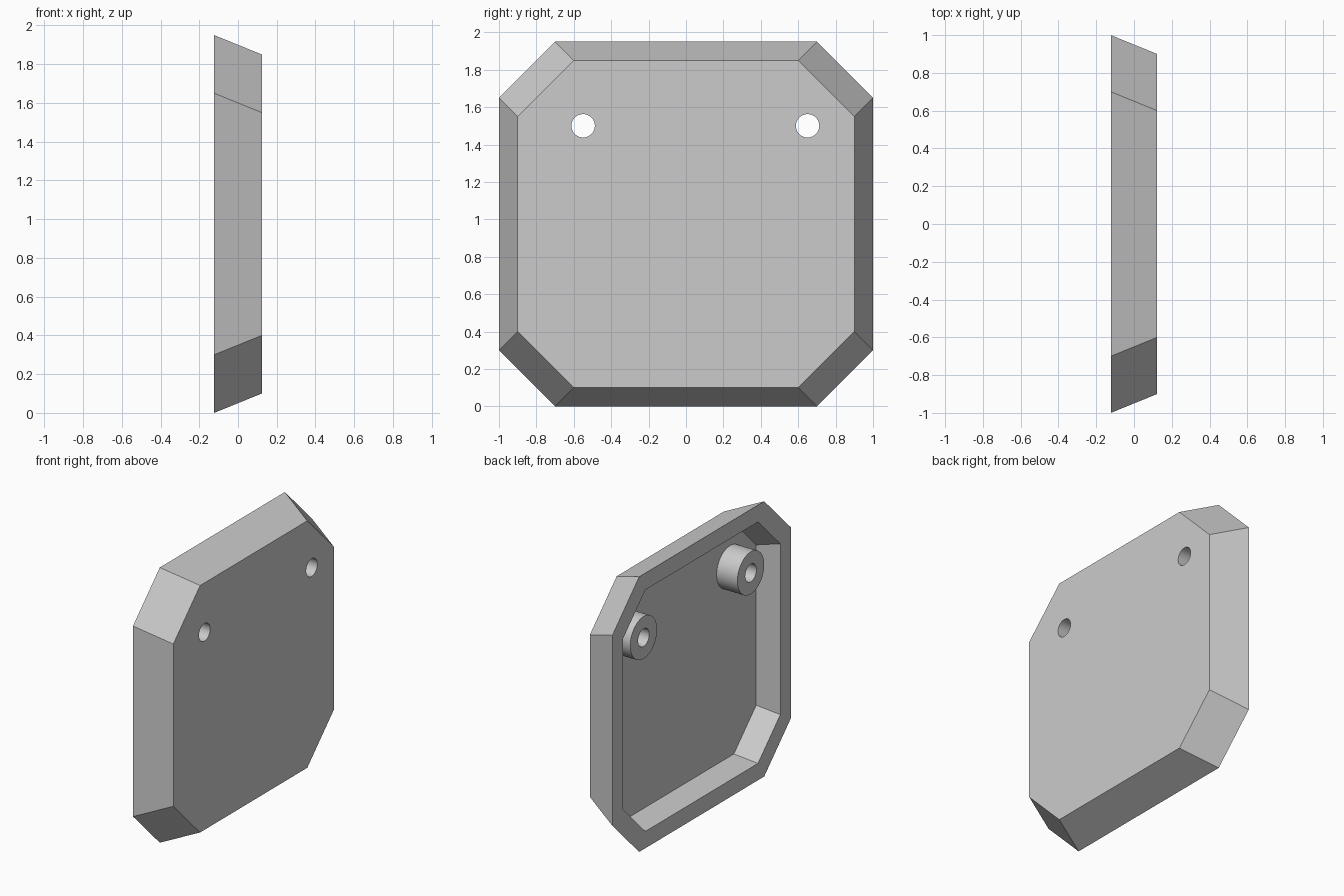
import bpy, bmesh
from math import radians
from mathutils import Matrix

BACK, FRONT, FLOOR = -0.123, 0.123, 0.04
HALF_Y, HEIGHT = 1.0, 1.95

cube = bpy.data.objects.get("Cube")
if cube:
    bpy.data.objects.remove(cube, do_unlink=True)

grey = bpy.data.materials.new("plain_grey")
grey.use_nodes = True
grey.diffuse_color = (0.6, 0.6, 0.6, 1)
grey.node_tree.nodes["Principled BSDF"].inputs["Base Color"].default_value = (0.6, 0.6, 0.6, 1)


def make_object(name, bm):
    bmesh.ops.recalc_face_normals(bm, faces=bm.faces)
    mesh = bpy.data.meshes.new(name)
    bm.to_mesh(mesh)
    bm.free()
    mesh.materials.append(grey)
    obj = bpy.data.objects.new(name, mesh)
    bpy.context.collection.objects.link(obj)
    return obj


def octagon(bm, x, inset, chamfer):
    """Chamfered rectangle at depth x, inset from the full outline."""
    hy, hz = HALF_Y - inset, HEIGHT / 2 - inset
    corner = [(hy, hz - chamfer), (hy - chamfer, hz)]
    points = []
    for sy, sz in ((1, 1), (-1, 1), (-1, -1), (1, -1)):
        pair = corner if sy * sz > 0 else corner[::-1]
        points += [(sy * y, sz * z) for y, z in pair]
    return [bm.verts.new((x, y, z + HEIGHT / 2)) for y, z in points]


def loft(name, start, end):
    bm = bmesh.new()
    a, b = octagon(bm, *start), octagon(bm, *end)
    bm.faces.new(a)
    bm.faces.new(b)
    for i in range(8):
        j = (i + 1) % 8
        bm.faces.new((a[i], a[j], b[j], b[i]))
    return make_object(name, bm)


def cylinder(name, y, z, radius, x0, x1):
    bm = bmesh.new()
    place = Matrix.Translation(((x0 + x1) / 2, y, z)) @ Matrix.Rotation(radians(90), 4, "Y")
    bmesh.ops.create_cone(bm, cap_ends=True, segments=64, radius1=radius,
                          radius2=radius, depth=x1 - x0, matrix=place)
    return make_object(name, bm)


def cut(target, cutter):
    mod = target.modifiers.new("cut", "BOOLEAN")
    mod.operation, mod.solver, mod.object = "DIFFERENCE", "EXACT", cutter
    bpy.context.view_layer.objects.active = target
    bpy.ops.object.modifier_apply(modifier=mod.name)


# Tapered cover, hollowed from the back
cover = loft("cover", (BACK, 0, 0.3), (FRONT, 0.1, 0.3))
cavity = loft("cavity_cutter", (BACK - 0.02, 0.115, 0.25), (FLOOR, 0.157, 0.25))
cut(cover, cavity)
helpers, parts = [cavity], [cover]

# Screw bosses with holes through the cover
for side, y in (("right", -0.55), ("left", 0.65)):
    boss = cylinder("screw_boss_" + side, y, 1.5, 0.15, BACK, FLOOR + 0.02)
    hole = cylinder("hole_cutter_" + side, y, 1.5, 0.0625, BACK - 0.1, FRONT + 0.1)
    cut(cover, hole)
    cut(boss, hole)
    helpers.append(hole)
    parts.append(boss)

for helper in helpers:
    bpy.data.objects.remove(helper, do_unlink=True)

# Smooth round walls, sharp bevels
bpy.ops.object.select_all(action="DESELECT")
for part in parts:
    part.select_set(True)
bpy.context.view_layer.objects.active = cover
bpy.ops.object.shade_smooth_by_angle(angle=radians(20))
